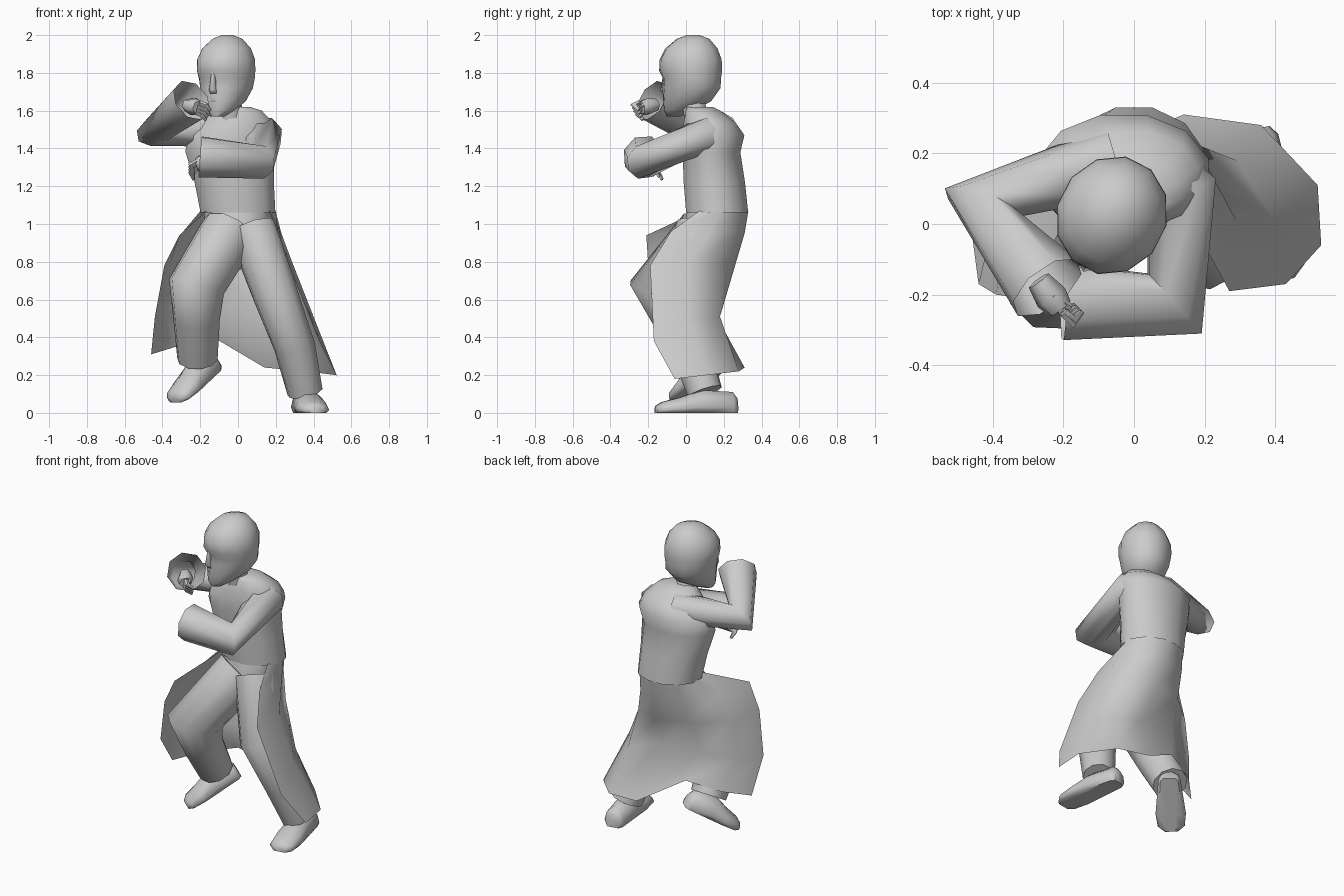
import bpy, math
from math import sin, cos, pi, radians
from mathutils import Vector, Matrix

if "Cube" in bpy.data.objects:
    bpy.data.objects.remove(bpy.data.objects["Cube"])

grey = bpy.data.materials.new("plain grey")
grey.use_nodes = True
grey.diffuse_color = (0.6, 0.6, 0.6, 1)
grey.node_tree.nodes["Principled BSDF"].inputs["Base Color"].default_value = (0.6, 0.6, 0.6, 1)


def loft(name, rings, closed=True, caps=(True, True), angle=50, matrix=None):
    """Skin a list of equally long point rows into one smooth mesh."""
    n = len(rings[0])
    verts = [Vector(p) for ring in rings for p in ring]
    faces = []
    for i in range(len(rings) - 1):
        for j in range(n if closed else n - 1):
            k = (j + 1) % n
            faces.append((i * n + j, i * n + k, (i + 1) * n + k, (i + 1) * n + j))
    if caps[0]:
        faces.append(tuple(reversed(range(n))))
    if caps[1]:
        faces.append(tuple(range(len(verts) - n, len(verts))))
    mesh = bpy.data.meshes.new(name)
    if matrix:
        verts = [matrix @ v for v in verts]
    mesh.from_pydata(verts, [], faces)
    mesh.materials.append(grey)
    obj = bpy.data.objects.new(name, mesh)
    bpy.context.collection.objects.link(obj)
    bpy.ops.object.select_all(action='DESELECT')
    obj.select_set(True)
    bpy.context.view_layer.objects.active = obj
    if closed:
        bpy.ops.object.mode_set(mode='EDIT')
        bpy.ops.mesh.select_all(action='SELECT')
        bpy.ops.mesh.normals_make_consistent(inside=False)
        bpy.ops.object.mode_set(mode='OBJECT')
    bpy.ops.object.shade_smooth_by_angle(angle=radians(angle))
    return obj


def tube(name, path, sides=8, caps=(True, True)):
    """Round limb through (x, y, z, radius) points, mitred at the bends."""
    pts = [Vector(p[:3]) for p in path]
    dirs = [(b - a).normalized() for a, b in zip(pts, pts[1:])]
    u = dirs[0].cross(dirs[-1])
    if u.length < 0.05:
        u = dirs[0].orthogonal()
    u.normalize()
    rings = []
    for i, p in enumerate(pts):
        a, b = dirs[max(i - 1, 0)], dirs[min(i, len(dirs) - 1)]
        d = (a + b).normalized()
        v = d.cross(u).normalized()
        stretch = min(1.3, 1 / max(d.dot(b), 0.1))
        r = path[i][3]
        angles = [2 * pi * (j + 0.5) / sides for j in range(sides)]
        rings.append([p + u * (r * cos(t)) + v * (r * stretch * sin(t)) for t in angles])
    return loft(name, rings, caps=caps, angle=70)


def ovals(rows, sides=12):
    """Level oval rings from (z, centre x, centre y, half width, half depth)."""
    angles = [2 * pi * (j + 0.5) / sides for j in range(sides)]
    return [[(cx + rx * cos(t), cy + ry * sin(t), z) for t in angles]
            for z, cx, cy, rx, ry in rows]


# Head, turned towards the raised fist
turn = Matrix.Translation((-0.065, 0.02, 0)) @ Matrix.Rotation(radians(-27), 4, 'Z')
loft("head", ovals([
    (1.57, 0, -0.095, 0.04, 0.038), (1.6, 0, -0.065, 0.075, 0.08),
    (1.65, 0, -0.015, 0.112, 0.132), (1.72, 0, 0.01, 0.14, 0.16),
    (1.77, 0, 0.013, 0.15, 0.158), (1.81, 0, 0.005, 0.156, 0.172),
    (1.87, 0, 0.005, 0.155, 0.17), (1.93, 0, 0.01, 0.13, 0.142),
    (1.98, 0, 0.02, 0.08, 0.09), (2.0, 0, 0.02, 0.03, 0.035)], 12),
    angle=60, matrix=turn)
loft("nose", ovals([(1.69, 0, -0.14, 0.02, 0.015), (1.71, 0, -0.146, 0.02, 0.028),
                    (1.8, 0, -0.145, 0.01, 0.012)], 6), angle=80, matrix=turn)
loft("lips", ovals([(1.635, 0, -0.124, 0.012, 0.01), (1.65, 0, -0.132, 0.032, 0.014),
                    (1.665, 0, -0.138, 0.015, 0.011)], 8), matrix=turn)
tube("neck", [(-0.035, 0.07, 1.52, 0.075), (-0.045, 0.02, 1.7, 0.058)])

# Coat body and hips
loft("coat_body", ovals([
    (1.06, 0, 0.165, 0.205, 0.17), (1.22, -0.02, 0.15, 0.217, 0.168),
    (1.38, -0.043, 0.135, 0.243, 0.158), (1.47, -0.03, 0.14, 0.25, 0.175),
    (1.54, -0.005, 0.125, 0.195, 0.14), (1.6, 0, 0.09, 0.13, 0.095),
    (1.62, -0.01, 0.075, 0.075, 0.07)]), caps=(False, True))
loft("hips", ovals([(0.76, 0.03, 0.06, 0.04, 0.05), (0.84, 0.01, 0.07, 0.11, 0.1),
                    (0.94, 0, 0.11, 0.165, 0.14), (1.07, 0, 0.16, 0.19, 0.158)]))

# Open coat skirt, right front edge around the back to the left front edge
waist = [(0.2 * cos(t), 0.165 + 0.165 * sin(t), 1.07)
         for t in [radians(215 - 250 * j / 6) for j in range(7)]]
skirt = [
    waist,
    [(-.31, -.21, .94), (-.29, .06, .96), (-.15, .26, .95), (.02, .31, .95),
     (.14, .27, .95), (.23, .12, .95), (.21, -.08, .96)],
    [(-.39, -.2, .78), (-.36, .04, .79), (-.17, .2, .79), (.04, .26, .78),
     (.19, .22, .79), (.29, .01, .79), (.27, -.19, .78)],
    [(-.44, -.17, .51), (-.39, .04, .55), (-.19, .13, .57), (.08, .13, .57),
     (.29, .18, .51), (.4, .01, .51), (.43, -.17, .38)],
    [(-.46, -.02, .31), (-.33, .11, .35), (-.13, .19, .4), (.14, .31, .24),
     (.36, .28, .22), (.52, .11, .2), (.53, -.06, .18)],
]
loft("coat_skirt", skirt, closed=False, caps=(False, False), angle=70)

# Sleeves with open cuffs
tube("left_sleeve", [(.06, .16, 1.48, .09), (.135, .09, 1.47, .1), (.115, -.225, 1.33, .093),
                     (-.2, -.22, 1.355, .115)], caps=(True, False))
tube("right_sleeve", [(-.05, .18, 1.5, .095), (-.2, .135, 1.5, .09), (-.435, .06, 1.495, .086),
                      (-.245, -.18, 1.655, .118)], caps=(True, False))

# Trouser legs
tube("right_leg", [(-.05, .1, .95, .155), (-.22, -.13, .67, .148), (-.22, -.05, .5, .125),
                   (-.215, .075, .285, .108)], 10)
tube("left_leg", [(.08, .08, .97, .135), (.2, -.06, .62, .12), (.3, .02, .35, .11),
                  (.355, .1, .11, .095)], 10)


def shoe(name, heel, toe, up):
    """Flat-soled shoe lofted from heel to toe."""
    heel, toe = Vector(heel), Vector(toe)
    fwd = (toe - heel).normalized()
    side = fwd.cross(Vector(up)).normalized()
    top = side.cross(fwd)
    rings = []
    for s, w, h in [(0, .045, .08), (.06, .065, .115), (.45, .08, .125),
                    (.7, .09, .085), (.92, .08, .06), (1, .045, .04)]:
        centre = heel.lerp(toe, s)
        rings.append([centre + side * (w * cos(t)) + top * (h * max(0, sin(t) + .35) / 1.35)
                      for t in [2 * pi * j / 10 for j in range(10)]])
    return loft(name, rings, angle=60)


shoe("left_shoe", (.34, .27, 0), (.41, -.16, 0), (0, 0, 1))
shoe("right_shoe", (-.115, .185, .235), (-.33, -.05, .055), (0, 0, 1))


def fist(side, wrist, knuckles, curl, spread):
    """Palm, four curled fingers and a thumb."""
    wrist, knuckles = Vector(wrist), Vector(knuckles)
    curl, spread = Vector(curl), Vector(spread)
    reach = (knuckles - wrist).normalized()
    tube(side + "_palm", [(*wrist, .035), (*wrist.lerp(knuckles, .6), .048), (*knuckles, .038)], 6)
    for i in range(4):
        base = knuckles + spread * (i - 1.5) * .024
        mid = base + reach * .035 + curl * .01
        tip = mid + curl * .05 - reach * .02
        tube(f"{side}_finger_{i + 1}", [(*base, .014), (*mid, .014), (*tip, .009)], 5)
    thumb = wrist.lerp(knuckles, .4) + spread * .04
    tube(side + "_thumb", [(*thumb, .016), (*(thumb + reach * .05 + curl * .035), .01)], 5)


fist("right", (-.27, -.16, 1.63), (-.21, -.24, 1.615), (.7, .2, -.6), (.3, -.3, .7))
fist("left", (-.16, -.19, 1.33), (-.215, -.18, 1.31), (-.1, .5, -.8), (0, -.6, .6))
